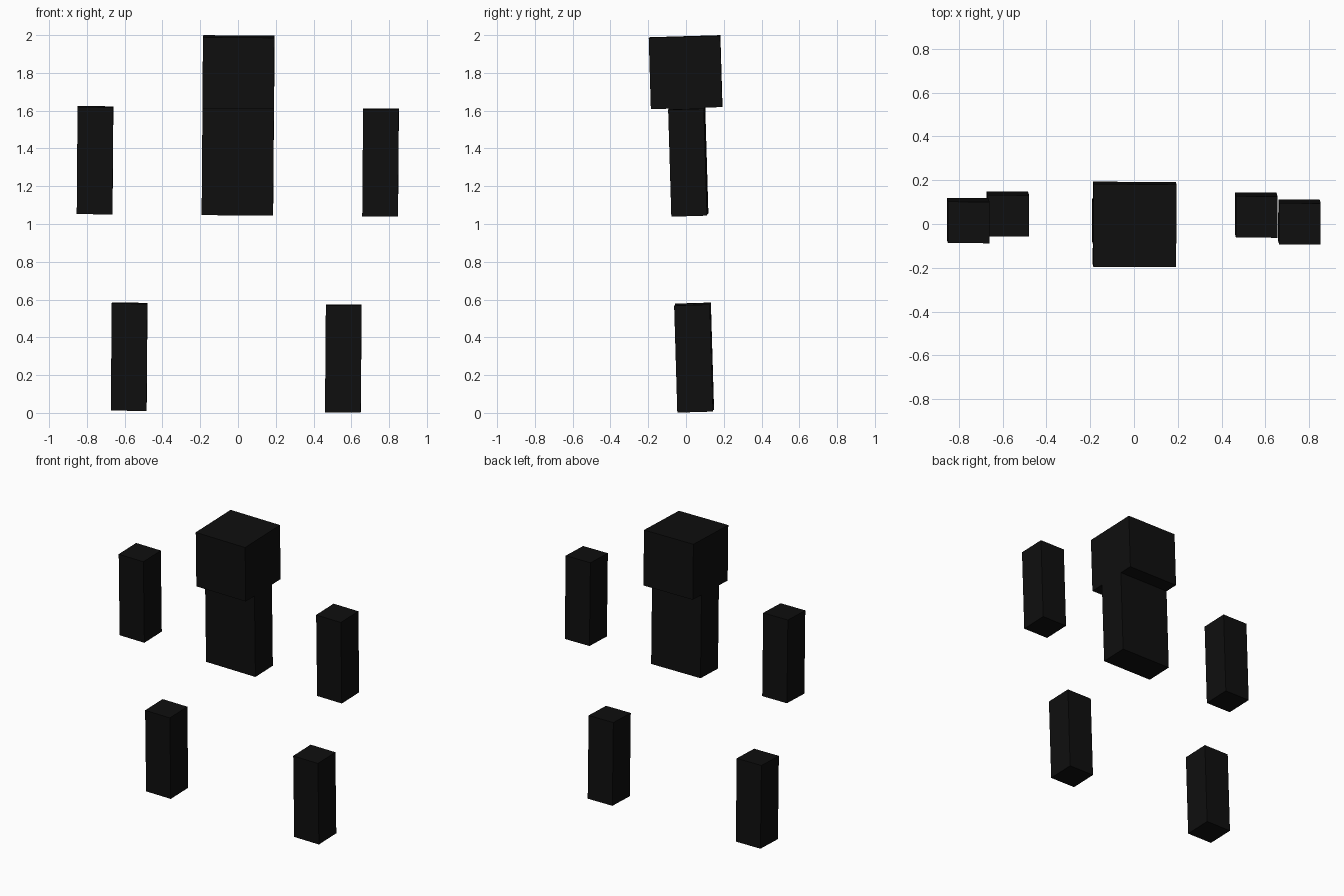
import bpy
import math
from mathutils import Vector, Euler

if "Cube" in bpy.data.objects:
    bpy.data.objects.remove(bpy.data.objects["Cube"])

U = 0.04724                                   # block unit
PIVOT = Vector((-0.001, 0.012, 1.3316))       # centre of the torso
TILT = Euler((math.radians(1.7), math.radians(0.46), math.radians(-0.25)))

black = bpy.data.materials.new("near black")
black.diffuse_color = (0.0045, 0.0045, 0.0045, 1)
black.use_nodes = True
black.node_tree.nodes["Principled BSDF"].inputs["Base Color"].default_value = black.diffuse_color


def block(name, centre, size):
    """Flat-faced box in block units, leaning with the whole figure."""
    offset = Vector(centre) * U
    offset.rotate(TILT)
    bpy.ops.mesh.primitive_cube_add(size=1, location=PIVOT + offset, rotation=TILT)
    ob = bpy.context.object
    ob.name = name
    ob.scale = Vector(size) * U
    bpy.ops.object.transform_apply(location=False, rotation=False, scale=True)
    ob.data.materials.append(black)
    return ob


# Head and torso
block("torso", (0, 0, 0), (8, 4, 12))
block("head", (0, 0, 10), (8, 8, 8))

# Detached arms and legs
for side, s in (("left", -1), ("right", 1)):
    block(side + "_arm", (16 * s, 0, 0), (4, 4, 12))
    block(side + "_leg", (12 * s, 0, -22), (4, 4, 12))
